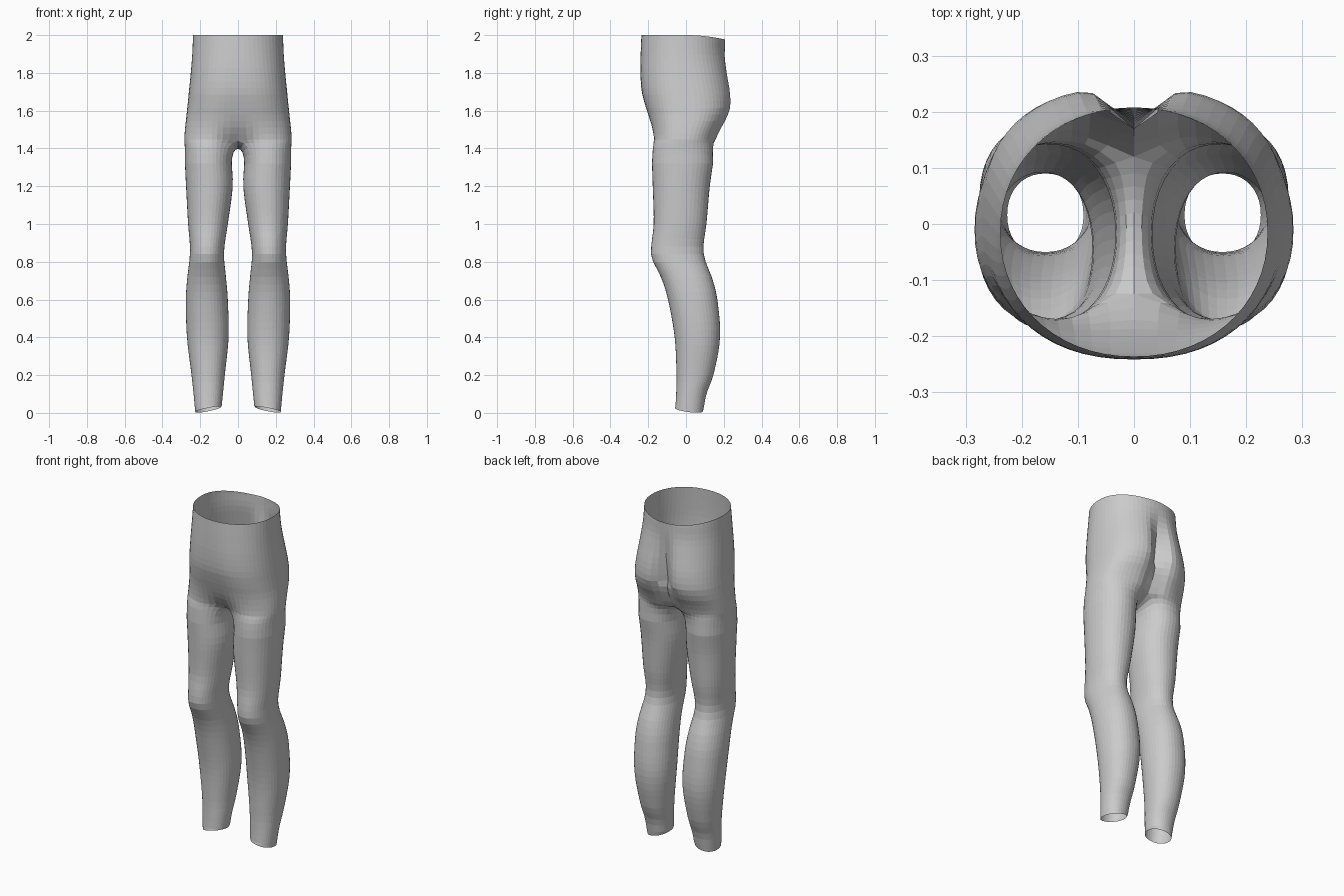
import bpy, bmesh
from math import sin, cos, pi, exp, copysign

cube = bpy.data.objects.get("Cube")
if cube:
    bpy.data.objects.remove(cube, do_unlink=True)

SIDES = 40          # points round each leg
INNER = 5           # points each side of the inner thigh that join the crotch seam

# Leg profile: height, inner x, outer x, front y, back y
LEG = [
    (0.0, .09, .226, -.058, .09), (.1, .08, .235, -.052, .108),
    (.2, .07, .246, -.05, .145), (.4, .05, .27, -.06, .18),
    (.6, .054, .276, -.095, .166), (.7, .062, .27, -.125, .143),
    (.76, .068, .263, -.153, .12), (.82, .074, .256, -.182, .098),
    (.88, .072, .254, -.184, .092), (1.0, .054, .264, -.171, .108),
    (1.2, .028, .275, -.176, .126), (1.32, .033, .281, -.18, .143)]

# Hip profile: height, half width, front y, back y, centre front y, centre back y
HIP = [
    (1.44, .286, -.186, .164, -.115, .115), (1.5, .282, -.19, .188, -.165, .14),
    (1.56, .275, -.202, .228, -.193, .158), (1.62, .268, -.218, .244, -.213, .17),
    (1.7, .26, -.236, .243, -.234, .18), (1.8, .25, -.242, .226, -.241, .193),
    (1.9, .242, -.24, .209, -.24, .204), (2.0, .238, -.236, .206, -.236, .208)]


def sample(table, z):
    """Smoothly interpolate the columns of a profile table at height z."""
    i = max(k for k in range(len(table) - 1) if table[k][0] <= z or k == 0)
    a, b = table[i], table[i + 1]
    p, n = table[max(i - 1, 0)], table[min(i + 2, len(table) - 1)]
    h = b[0] - a[0]
    t = (z - a[0]) / h
    out = []
    for c in range(1, len(a)):
        m0 = (b[c] - p[c]) / (b[0] - p[0]) * h
        m1 = (n[c] - a[c]) / (n[0] - a[0]) * h
        out.append(a[c] + t * (m0 + t * (3 * (b[c] - a[c]) - 2 * m0 - m1
                   + t * (m0 + m1 - 2 * (b[c] - a[c])))))
    return out


def power(v, n):
    return copysign(abs(v) ** (2 / n), v)


def leg_ring(z):
    """Closed ring, starting and ending at the inner thigh, front first."""
    xi, xo, yf, yb = sample(LEG, z)
    ring = []
    for i in range(SIDES):
        t = -pi + 2 * pi * i / SIDES
        x = (xi + xo) / 2 + (xo - xi) / 2 * power(cos(t), 2.15)
        y = (yf + yb) / 2 + (yb - yf) / 2 * power(sin(t), 2.15)
        slant = .018 - .2 * (x - .157) - .12 * (y - .015) if z == 0 else 0
        ring.append((x, y, z + slant))
    return ring


def hip_arc(z):
    """Open arc from the centre front round the side to the centre back."""
    a, yf, yb, cf, cb = sample(HIP, z)
    n = 2.5 - .4 * max(0, (z - 1.6) / .4)
    count = SIDES - 2 * INNER
    arc = []
    for i in range(count + 1):
        t = -pi / 2 + pi * i / count
        x = 0 if i in (0, count) else a * power(cos(t), n)
        y = (yf + yb) / 2 + (yb - yf) / 2 * power(sin(t), n)
        # pull the middle in for the groin and the seat cleft
        centre, edge, width = (cf, yf, .085) if t < 0 else (cb, yb, .05)
        y += (centre - edge) * exp(-(x / width) ** 2) * abs(sin(t))
        drop = .022 * min(1, max(0, y / .2)) ** 2 if z > 1.99 else 0
        arc.append((x, y, z - drop))
    return arc


def crotch_ring():
    """Lowest hip arc closed by the seam that runs under the body."""
    arc = hip_arc(HIP[0][0])
    front, back = arc[0][1], arc[-1][1]
    ring = [None] * SIDES
    for k, p in enumerate(arc):
        ring[INNER + k] = p
    for k in range(-INNER + 1, INNER):
        u = -k / INNER
        y = (front + back) / 2 + (back - front) / 2 * u
        ring[k % SIDES] = (0, y, 1.4 + .04 * u * u)
    return ring


def bend(p, q, t):
    """Curve that leaves p straight up and arrives level at q."""
    c = (p[0], p[1], q[2])
    return tuple((1 - t) ** 2 * p[k] + 2 * t * (1 - t) * c[k] + t * t * q[k] for k in range(3))


bm = bmesh.new()


def add_row(points):
    return [bm.verts.new(p) for p in points]


def join(low, high, closed):
    n = len(low)
    for i in range(n if closed else n - 1):
        j = (i + 1) % n
        bm.faces.new((low[i], low[j], high[j], high[i]))


# Leg, then the arch from the thigh to the crotch seam
steps = 33
rings = [leg_ring(1.32 * i / steps) for i in range(steps + 1)]
top, crotch = rings[-1], crotch_ring()
rings += [[bend(p, q, t) for p, q in zip(top, crotch)] for t in (.25, .5, .75)]
rings.append(crotch)
rows = [add_row(r) for r in rings]
for low, high in zip(rows, rows[1:]):
    join(low, high, True)

# Hips up to the open waist
last = rows[-1][INNER:SIDES - INNER + 1]
for i in range(1, 17):
    row = add_row(hip_arc(1.44 + .56 * i / 16))
    join(last, row, False)
    last = row

# Second half, welded along the middle, then the joins relaxed
bmesh.ops.mirror(bm, geom=bm.verts[:] + bm.edges[:] + bm.faces[:], axis='X', merge_dist=.0005)
bmesh.ops.remove_doubles(bm, verts=bm.verts[:], dist=.0005)
for _ in range(3):
    area = [v for v in bm.verts if 1.34 < v.co.z < 1.6]
    bmesh.ops.smooth_vert(bm, verts=area, factor=.4, use_axis_x=True, use_axis_y=True, use_axis_z=True)
bmesh.ops.recalc_face_normals(bm, faces=bm.faces[:])

mesh = bpy.data.meshes.new("leggings")
bm.to_mesh(mesh)
bm.free()
leggings = bpy.data.objects.new("leggings", mesh)
bpy.context.collection.objects.link(leggings)

grey = bpy.data.materials.new("plain_grey")
grey.use_nodes = True
colour = (.6, .6, .6, 1)
grey.diffuse_color = colour
grey.node_tree.nodes["Principled BSDF"].inputs["Base Color"].default_value = colour
mesh.materials.append(grey)
